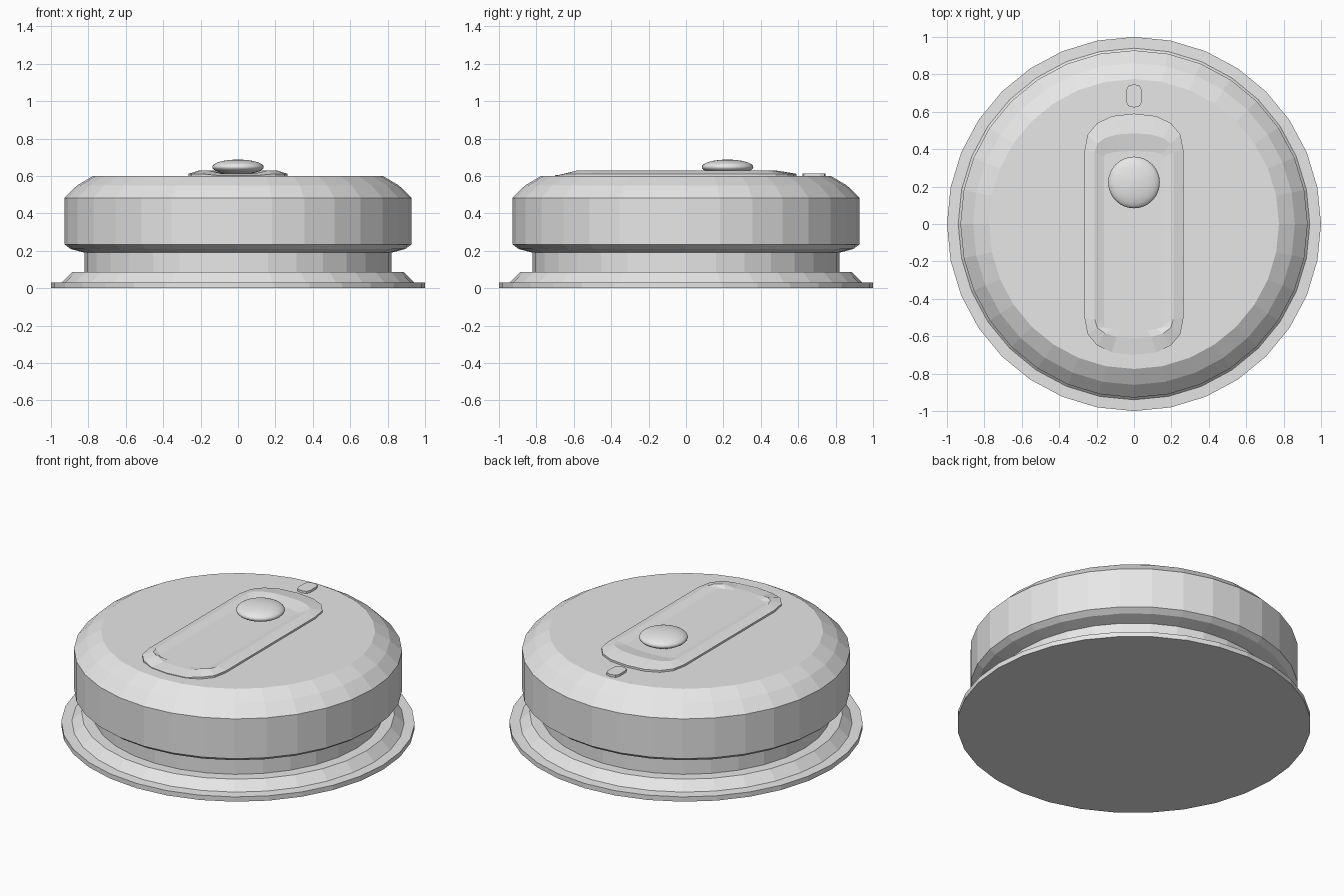
import bpy, bmesh, math

if "Cube" in bpy.data.objects:
    bpy.data.objects.remove(bpy.data.objects["Cube"])

grey = bpy.data.materials.new("light_grey")
grey.diffuse_color = (0.8, 0.8, 0.8, 1)
grey.use_nodes = True
grey.node_tree.nodes["Principled BSDF"].inputs["Base Color"].default_value = grey.diffuse_color


def finish(name, bm):
    bmesh.ops.recalc_face_normals(bm, faces=bm.faces)
    me = bpy.data.meshes.new(name)
    bm.to_mesh(me)
    bm.free()
    ob = bpy.data.objects.new(name, me)
    bpy.context.collection.objects.link(ob)
    me.materials.append(grey)
    return ob


def loft(name, loops):
    """Skin closed loops of equal length and cap both ends."""
    bm = bmesh.new()
    rings = [[bm.verts.new(p) for p in lp] for lp in loops]
    n = len(rings[0])
    for a, b in zip(rings, rings[1:]):
        for i in range(n):
            j = (i + 1) % n
            bm.faces.new((a[i], a[j], b[j], b[i]))
    bm.faces.new(rings[0][::-1])
    bm.faces.new(rings[-1])
    return finish(name, bm)


def circle(r, z, n=32):
    return [(r * math.cos(2 * math.pi * i / n), r * math.sin(2 * math.pi * i / n), z)
            for i in range(n)]


def pill(w, y0, y1, end, z, n=8, front_z=None):
    """Rounded bar outline from y0 to y1; front_z lowers the middle of the front end."""
    pts = []
    for s in (1, -1):
        for k in range(n + 1):
            t = math.pi * k / n
            c, sn = math.cos(t), abs(math.sin(t))
            x = s * w * math.copysign(abs(c) ** 0.85, c)
            y = y1 - end + end * sn ** 0.85 if s > 0 else y0 + end - end * sn ** 0.85
            low = front_z is not None and s < 0 and abs(x) < 0.13
            pts.append((x, y, front_z if low else z))
    return pts


# Flanged base, neck and domed cap as one turned body
loft("body", [circle(r, z) for r, z in (
    (1.0, 0), (1.0, 0.03), (0.94, 0.032), (0.885, 0.087), (0.82, 0.087),
    (0.82, 0.19), (0.895, 0.21), (0.928, 0.235), (0.928, 0.483),
    (0.86, 0.55), (0.775, 0.6))])

# Sliding switch plate with a shallow dished top
loft("switch_plate", [
    pill(0.265, -0.70, 0.59, 0.2, 0.595),
    pill(0.265, -0.70, 0.59, 0.2, 0.612, front_z=0.604),
    pill(0.21, -0.61, 0.485, 0.10, 0.629, front_z=0.614),
    pill(0.16, -0.57, 0.39, 0.03, 0.614)])

# Small indicator behind the plate
loft("indicator", [pill(0.041, 0.623, 0.747, 0.03, z, 4) for z in (0.595, 0.614)])

# Smooth flattened knob
bm = bmesh.new()
bmesh.ops.create_uvsphere(bm, u_segments=32, v_segments=16, radius=1)
bmesh.ops.scale(bm, vec=(0.138, 0.138, 0.04), verts=bm.verts)
bmesh.ops.translate(bm, vec=(0, 0.222, 0.648), verts=bm.verts)
for f in bm.faces:
    f.smooth = True
finish("knob", bm)
